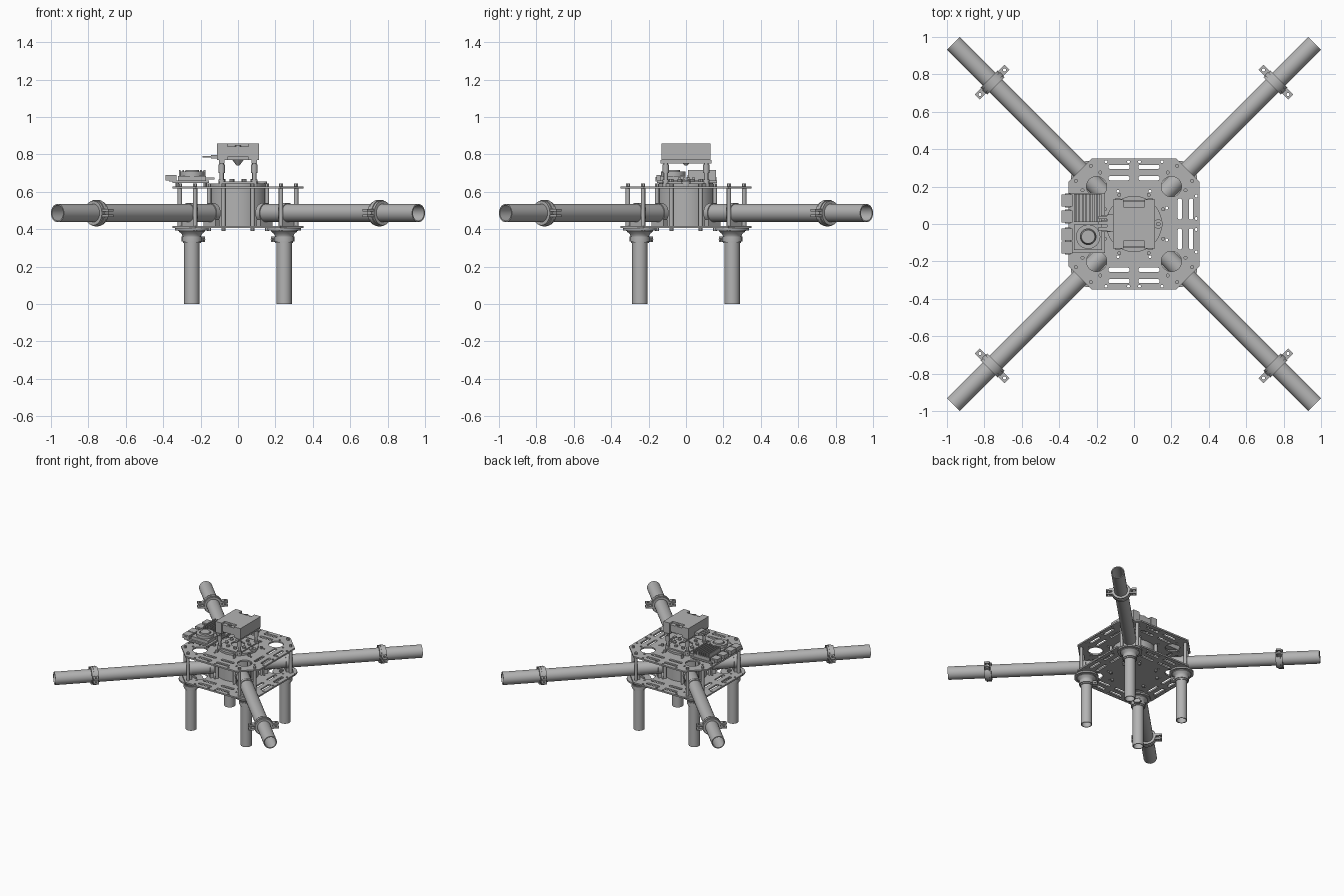
import bpy, bmesh, math
from math import pi, cos, sin
from mathutils import Matrix, Vector

if "Cube" in bpy.data.objects:
    bpy.data.objects.remove(bpy.data.objects["Cube"], do_unlink=True)

GREY = (0.45, 0.45, 0.45, 1)
mat = bpy.data.materials.new("plain grey")
mat.use_nodes = True
mat.diffuse_color = GREY
mat.node_tree.nodes["Principled BSDF"].inputs["Base Color"].default_value = GREY

I = Matrix.Identity(4)
T = Matrix.Translation
TO_X = Matrix.Rotation(pi / 2, 4, 'Y')


def finish(name, mesh, m):
    mesh.transform(m)
    mesh.materials.clear()
    mesh.materials.append(mat)
    mesh.shade_smooth()
    mesh.set_sharp_from_angle(angle=math.radians(35))
    ob = bpy.data.objects.new(name, mesh)
    bpy.context.collection.objects.link(ob)
    return ob


def from_bm(name, bm, m):
    bmesh.ops.recalc_face_normals(bm, faces=bm.faces[:])
    mesh = bpy.data.meshes.new(name)
    bm.to_mesh(mesh)
    bm.free()
    return finish(name, mesh, m)


def lathe(name, loop, m=I, n=32):
    """Spin a closed (radius, height) loop about z."""
    bm = bmesh.new()
    rings = [[bm.verts.new((r * cos(2 * pi * i / n), r * sin(2 * pi * i / n), z))
              for i in range(n)] for r, z in loop]
    for a, b in zip(rings, rings[1:] + rings[:1]):
        for i in range(n):
            j = (i + 1) % n
            bm.faces.new((a[i], a[j], b[j], b[i]))
    return from_bm(name, bm, m)


def tube(name, ro, ri, z0, z1, m=I, n=32):
    return lathe(name, [(ro, z0), (ro, z1), (ri, z1), (ri, z0)], m, n)


def rod(name, r, z0, z1, m=I, n=16, top=None):
    bm = bmesh.new()
    bmesh.ops.create_cone(bm, cap_ends=True, segments=n, radius1=r,
                          radius2=r if top is None else top, depth=z1 - z0,
                          matrix=T((0, 0, (z0 + z1) / 2)))
    return from_bm(name, bm, m)


def box(name, x, y, z, m=I):
    """Box from three (low, high) ranges."""
    bm = bmesh.new()
    bmesh.ops.create_cube(bm, size=1)
    for v in bm.verts:
        v.co = Vector([(lo + hi) / 2 + c * (hi - lo) for c, (lo, hi) in zip(v.co, (x, y, z))])
    return from_bm(name, bm, m)


def sheet(name, outlines, z0, z1, m=I):
    """Flat sheet from an outline followed by hole outlines."""
    cu = bpy.data.curves.new(name, 'CURVE')
    cu.dimensions = '2D'
    cu.fill_mode = 'BOTH'
    cu.extrude = (z1 - z0) / 2
    for pts in outlines:
        sp = cu.splines.new('POLY')
        sp.points.add(len(pts) - 1)
        for p, (x, y) in zip(sp.points, pts):
            p.co = (x, y, 0, 1)
        sp.use_cyclic_u = True
    tmp = bpy.data.objects.new(name + "_curve", cu)
    mesh = bpy.data.meshes.new_from_object(tmp)
    bpy.data.objects.remove(tmp)
    return finish(name, mesh, m @ T((0, 0, (z0 + z1) / 2)))


def slot(cx, cy, r, half=0.0, vertical=False, n=16):
    """Rounded slot, or a circle when half is zero."""
    pts = []
    for i in range(n):
        a = 2 * pi * (i + 0.5) / n
        x, y = r * cos(a), r * sin(a)
        x += math.copysign(half, x)
        pts.append((cx + (y if vertical else x), cy + (x if vertical else y)))
    return pts


SIGNS = [(sx, sy) for sx in (-1, 1) for sy in (-1, 1)]

# Octagonal deck plates with lightening slots and holes
E, C = 0.35, 0.225
octagon = [(C, E), (E, C), (E, -C), (C, -E), (-C, -E), (-E, -C), (-E, C), (-C, E)]
holes = []
for sx, sy in SIGNS:
    holes.append(slot(sx * 0.2, sy * 0.2, 0.054, n=32))
    for d in (0.245, 0.305):
        holes.append(slot(sx * 0.08, sy * d, 0.012, 0.045))
        holes.append(slot(sx * d, sy * 0.08, 0.012, 0.045, True))
    for a, b in ((0.03, 0.333), (0.15, 0.333), (0.085, 0.175), (0.275, 0.18)):
        holes.append(slot(sx * a, sy * b, 0.008, n=8))
        holes.append(slot(sx * b, sy * a, 0.008, n=8))
sheet("bottom_plate", [octagon] + holes, 0.406, 0.418)
sheet("top_plate", [octagon] + holes, 0.617, 0.629)

# Central drum between the plates
tube("centre_drum", 0.155, 0.135, 0.418, 0.617, n=48)

# Arms, legs and their hardware, repeated at the four corners
for k in range(4):
    R = Matrix.Rotation(pi / 4 + k * pi / 2, 4, 'Z')
    A = R @ T((0, 0, 0.486))
    tube("arm_tube", 0.049, 0.042, 0.185, 1.365, A @ TO_X)
    # Split clamp near the arm tip
    tube("tip_clamp", 0.066, 0.048, 1.045, 1.095, A @ TO_X, 24)
    tube("tip_clamp_rim", 0.071, 0.048, 1.058, 1.08, A @ TO_X, 24)
    for s in (-1, 1):
        for z in (-0.022, 0.008):
            ear = [(1.053, s * 0.055), (1.091, s * 0.055), (1.091, s * 0.112), (1.053, s * 0.112)]
            sheet("tip_clamp_ear", [ear, slot(1.072, s * 0.093, 0.009, n=12)], z, z + 0.014, A)
        # Posts either side of the arm, with bolt heads
        for along, off in ((0.382, 0.057), (0.165, 0.054)):
            P = R @ T((along, s * off, 0))
            rod("deck_post", 0.012, 0.418, 0.617, P)
            rod("post_bolt_top", 0.011, 0.629, 0.645, P, 6)
            rod("post_bolt_bottom", 0.011, 0.39, 0.406, P, 6)
    # Arm saddles on the decks
    for x in (0.2, 0.365):
        box("arm_saddle", (x - 0.015, x + 0.015), (-0.045, 0.045), (0.418, 0.452), R)
        tube("arm_saddle_ring", 0.054, 0.048, x - 0.015, x + 0.015, A @ TO_X, 24)
    # Leg with flared socket and clamp
    L = R @ T((0.349, 0, 0))
    tube("leg_tube", 0.041, 0.035, 0.0, 0.395, L)
    lathe("leg_socket", [(0.042, 0.325), (0.048, 0.325), (0.048, 0.36), (0.055, 0.375),
                         (0.07, 0.388), (0.07, 0.394), (0.09, 0.394), (0.09, 0.406),
                         (0.042, 0.406)], L)
    tube("leg_clamp", 0.054, 0.041, 0.335, 0.36, L, 24)
    box("leg_clamp_lug", (-0.08, -0.045), (-0.02, 0.02), (0.33, 0.36), L)
    rod("leg_clamp_bolt", 0.008, -0.028, 0.028,
        L @ T((-0.066, 0, 0.345)) @ Matrix.Rotation(pi / 2, 4, 'X'), 8)

# Damped mount under the controller
tube("mount_ring", 0.15, 0.1, 0.629, 0.645, n=32)
sheet("mount_plate", [[(-0.1, -0.125), (0.1, -0.125), (0.1, 0.125), (-0.1, 0.125)],
                      slot(0, 0, 0.05, n=24)], 0.645, 0.655)
for i in range(8):
    a = pi / 4 * (i + 0.5)
    rod("mount_screw", 0.013, 0.645, 0.668, T((0.085 * cos(a), 0.085 * sin(a), 0)), 8)
for sx, sy in SIGNS:
    P = T((sx * 0.087, sy * 0.108, 0))
    rod("mount_post", 0.011, 0.629, 0.765, P)
    rod("mount_damper", 0.017, 0.70, 0.745, P)
    rod("mount_foot", 0.018, 0.629, 0.665, P)
for s in (-1, 1):
    box("mount_rail", (s * 0.087 - 0.014, s * 0.087 + 0.014), (-0.135, 0.135), (0.752, 0.77))
tube("side_boss", 0.025, 0.009, 0.629, 0.655, T((0.13, 0, 0)), 16)

# Controller body: notched block with lower ledges in the notches
nx, ny, X, Y = 0.055, 0.09, 0.112, 0.13
body = []
for sx, sy in ((1, 1), (1, -1), (-1, -1), (-1, 1)):
    q = [(sx * nx, sy * ny), (sx * nx, sy * Y), (sx * X, sy * Y)]
    body += q if sx * sy > 0 else q[::-1]
sheet("controller_body", [body], 0.77, 0.857)
for s in (-1, 1):
    box("controller_ledge", (-nx, nx), sorted((s * 0.085, s * 0.122)), (0.785, 0.842))
    tube("controller_port", 0.016, 0.008, 0.842, 0.848, T((0, s * 0.107, 0)), 16)
rod("controller_cone", 0.008, 0.74, 0.77, n=16, top=0.03)
for y in (-0.025, 0.005, 0.035):
    box("controller_pin", (-0.19, -0.11), (y - 0.009, y + 0.009), (0.782, 0.792))
box("pin_block", (-0.145, -0.11), (-0.04, 0.05), (0.777, 0.797))

# Side module: board, ports, finned heat sink and round sensor
box("module_board", (-0.35, -0.155), (-0.155, 0.165), (0.647, 0.66))
for sx, sy in SIGNS:
    rod("module_spacer", 0.01, 0.629, 0.647, T((-0.25 + sx * 0.075, sy * 0.135, 0)), 8)
for y in (0.125, 0.04, -0.055, -0.125):
    box("module_port", (-0.388, -0.33), (y - 0.032, y + 0.032), (0.66, 0.69))
    box("module_port_lip", (-0.37, -0.34), (y - 0.037, y + 0.037), (0.655, 0.68))
box("heat_sink_base", (-0.32, -0.175), (0.01, 0.16), (0.66, 0.685))
for i in range(8):
    x = -0.316 + i * 0.0189
    box("heat_sink_fin", (x, x + 0.009), (0.01, 0.16), (0.685, 0.715))
box("sensor_base", (-0.32, -0.172), (-0.14, -0.002), (0.66, 0.685))
S = T((-0.245, -0.068, 0))
tube("sensor_ring", 0.065, 0.042, 0.685, 0.708, S)
rod("sensor_dome", 0.042, 0.685, 0.715, S, 32, 0.036)
for y in (-0.035, -0.01, 0.015, 0.04):
    box("module_cable", (-0.185, -0.125), (y - 0.007, y + 0.007), (0.665, 0.675))
